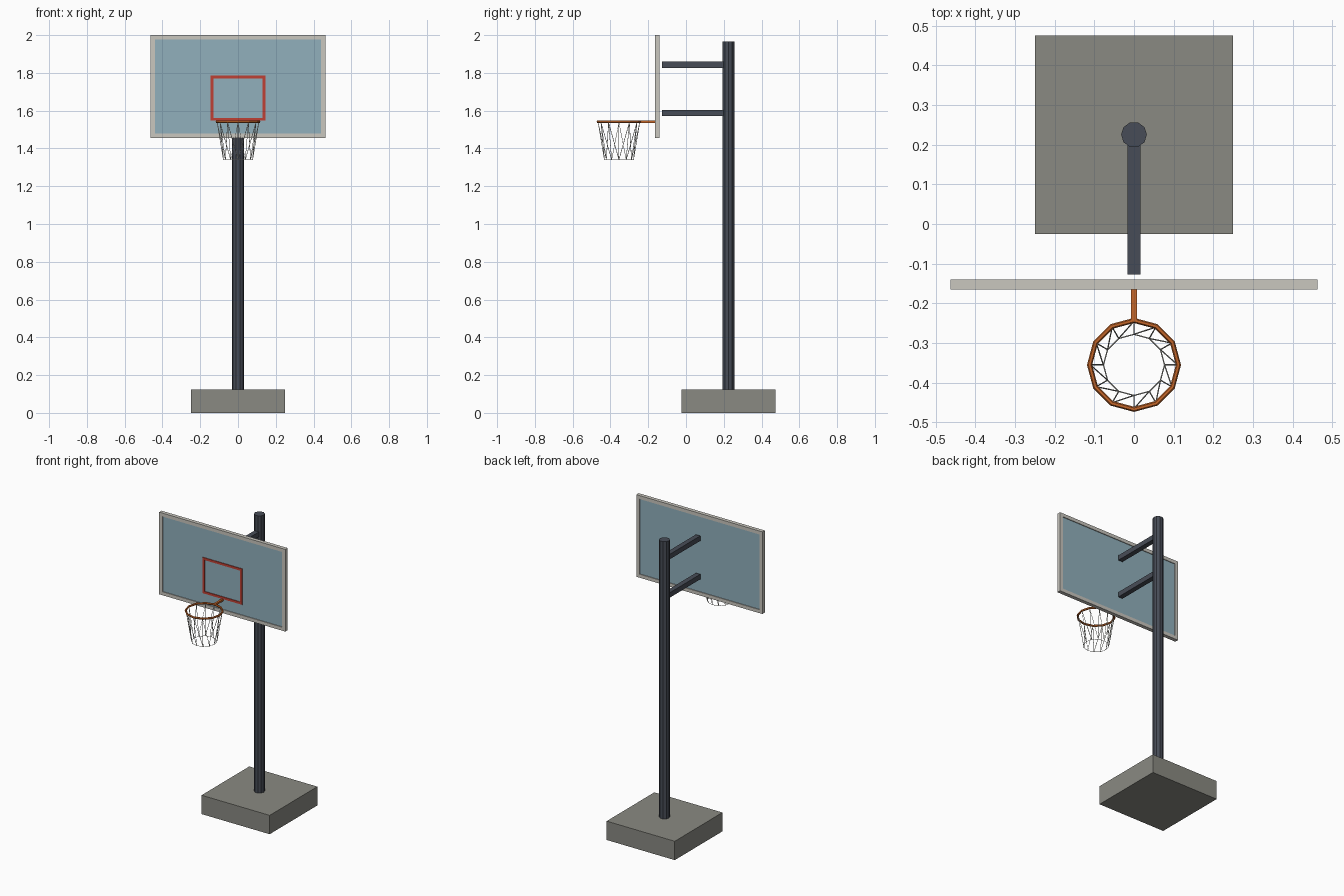
import bpy, bmesh, math
from mathutils import Vector, Matrix

if "Cube" in bpy.data.objects:
    bpy.data.objects.remove(bpy.data.objects["Cube"])


def material(name, srgb):
    m = bpy.data.materials.new(name)
    lin = [((c + 0.055) / 1.055) ** 2.4 for c in srgb]
    m.diffuse_color = (*lin, 1)
    m.use_nodes = True
    m.node_tree.nodes["Principled BSDF"].inputs["Base Color"].default_value = m.diffuse_color
    return m


CONCRETE = material("concrete grey", (0.54, 0.54, 0.51))
STEEL = material("dark steel", (0.28, 0.30, 0.34))
FRAME = material("pale frame", (0.79, 0.78, 0.75))
GLASS = material("blue glass", (0.57, 0.69, 0.74))
RED = material("target red", (0.75, 0.25, 0.20))
ORANGE = material("rim orange", (0.77, 0.40, 0.16))
WHITE = material("net white", (0.88, 0.88, 0.85))


def finish(bm, name, mat):
    me = bpy.data.meshes.new(name)
    bmesh.ops.recalc_face_normals(bm, faces=bm.faces)
    bm.to_mesh(me)
    bm.free()
    me.materials.append(mat)
    ob = bpy.data.objects.new(name, me)
    bpy.context.collection.objects.link(ob)
    return ob


def box(name, x, y, z, mat):
    """Box from (min, max) pairs on each axis."""
    bm = bmesh.new()
    size = [b - a for a, b in (x, y, z)]
    mid = [(a + b) / 2 for a, b in (x, y, z)]
    bmesh.ops.create_cube(bm, size=1, matrix=Matrix.Translation(mid) @ Matrix.Diagonal((*size, 1)))
    return finish(bm, name, mat)


def border(name, hx, z0, z1, w, y0, y1, mat):
    """Hollow rectangle standing in the xz plane."""
    bm = bmesh.new()
    rings = []
    for y, inset in ((y0, 0), (y0, w), (y1, w), (y1, 0)):
        a, lo, hi = hx - inset, z0 + inset, z1 - inset
        rings.append([bm.verts.new((px, y, pz)) for px, pz in ((-a, lo), (a, lo), (a, hi), (-a, hi))])
    for k in range(4):
        r, s = rings[k], rings[(k + 1) % 4]
        for i in range(4):
            j = (i + 1) % 4
            bm.faces.new((r[i], r[j], s[j], s[i]))
    return finish(bm, name, mat)


def rod(bm, a, b, radius, sides):
    d = b - a
    rot = d.to_track_quat('Z', 'Y').to_matrix().to_4x4()
    bmesh.ops.create_cone(bm, cap_ends=True, segments=sides, radius1=radius, radius2=radius,
                          depth=d.length, matrix=Matrix.Translation((a + b) / 2) @ rot)


# Base, pole and support arms
box("base", (-0.25, 0.25), (-0.025, 0.475), (0, 0.125), CONCRETE)
bm = bmesh.new()
bmesh.ops.create_cone(bm, cap_ends=True, segments=10, radius1=0.0325, radius2=0.0325, depth=1.845,
                      matrix=Matrix.Translation((0, 0.225, 1.0425)) @ Matrix.Rotation(math.pi / 2, 4, 'Z'))
finish(bm, "pole", STEEL)
for name, z in (("lower_arm", 1.588), ("upper_arm", 1.843)):
    box(name, (-0.0165, 0.0165), (-0.127, 0.22), (z - 0.0165, z + 0.0165), STEEL)

# Backboard: frame, glass pane and painted target
border("backboard_frame", 0.463, 1.455, 2.0, 0.023, -0.165, -0.14, FRAME)
box("backboard_glass", (-0.441, 0.441), (-0.160, -0.145), (1.477, 1.978), GLASS)
border("target_square", 0.146, 1.547, 1.785, 0.015, -0.164, -0.159, RED)

# Rim and its bracket
CY, RZ, N = -0.355, 1.541, 12
bm = bmesh.new()
rings = []
for i in range(N):
    a = 2 * math.pi * i / N
    ring = []
    for k in range(6):
        t = 2 * math.pi * k / 6
        r = 0.112 + 0.0065 * math.cos(t)
        ring.append(bm.verts.new((r * math.cos(a), CY + r * math.sin(a), RZ + 0.0065 * math.sin(t))))
    rings.append(ring)
for i in range(N):
    r, s = rings[i], rings[(i + 1) % N]
    for k in range(6):
        bm.faces.new((r[k], s[k], s[(k + 1) % 6], r[(k + 1) % 6]))
finish(bm, "rim", ORANGE)
box("rim_bracket", (-0.007, 0.007), (-0.243, -0.162), (RZ - 0.006, RZ + 0.006), ORANGE)

# Net: straight strands, slanted strands and bottom hoop


def on_circle(i, r, z):
    a = 2 * math.pi * i / N
    return Vector((r * math.cos(a), CY + r * math.sin(a), z))


bm = bmesh.new()
for i in range(N):
    top = on_circle(i, 0.110, RZ - 0.003)
    low, low_next = on_circle(i, 0.077, 1.34), on_circle(i + 1, 0.077, 1.34)
    for a, b in ((top, low), (top, low_next), (low, low_next)):
        rod(bm, a, b, 0.0016, 4)
finish(bm, "net", WHITE)
